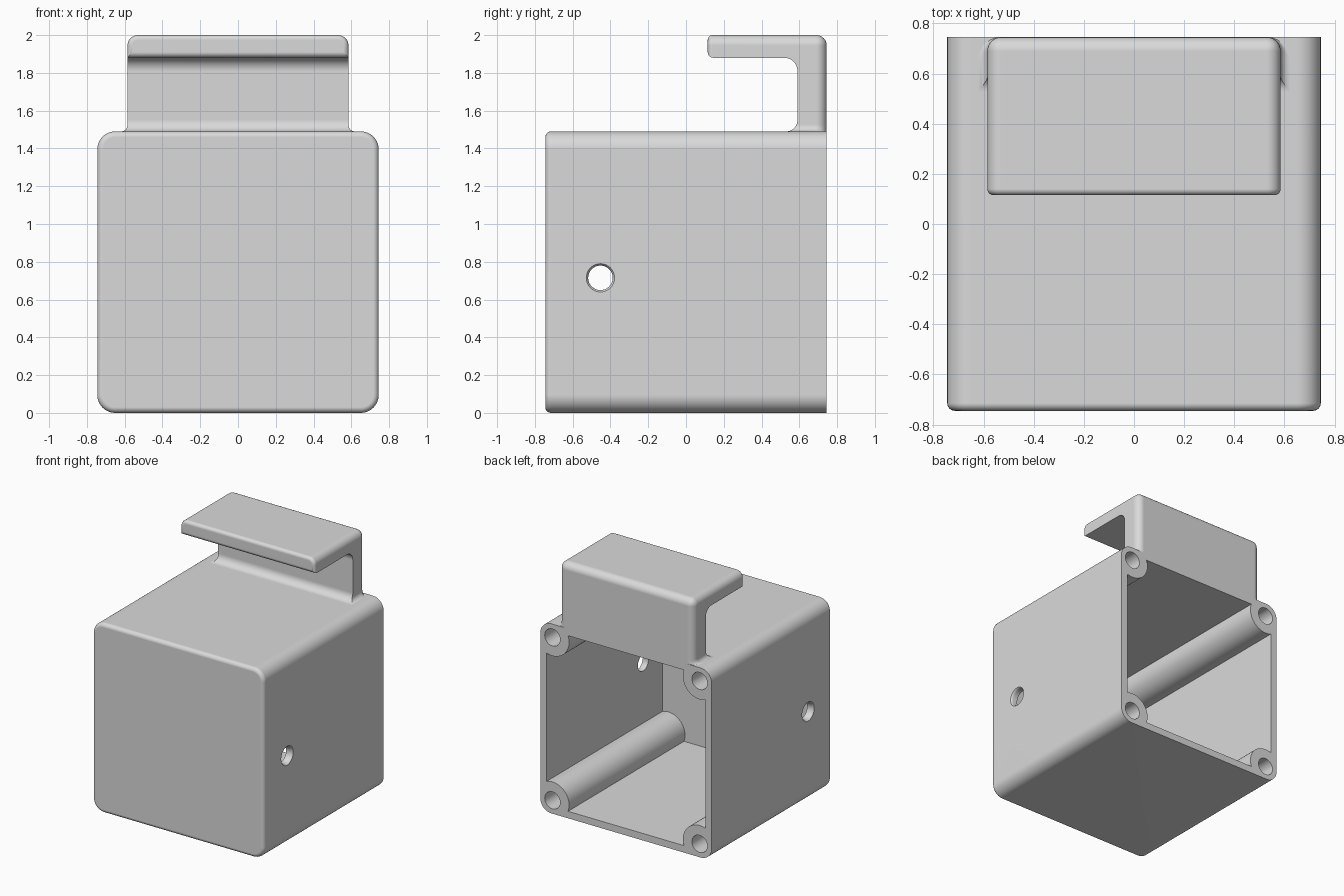
import bpy, bmesh
from math import sin, cos, pi, sqrt, asin, radians

if "Cube" in bpy.data.objects:
    bpy.data.objects.remove(bpy.data.objects["Cube"], do_unlink=True)

grey = bpy.data.materials.new("light grey")
grey.use_nodes = True
colour = (0.7, 0.7, 0.7, 1)
grey.diffuse_color = colour
grey.node_tree.nodes["Principled BSDF"].inputs["Base Color"].default_value = colour

HALF = 0.745          # half the box size, also its centre height
WALL = 0.055
HOOK_W, HOOK_BACK, HOOK_FRONT, STEM = 0.585, HALF, 0.115, 0.59
ROUND = 0.055         # rounding of the hook's outer edges


def make(name, bm):
    bmesh.ops.recalc_face_normals(bm, faces=bm.faces[:])
    mesh = bpy.data.meshes.new(name)
    bm.to_mesh(mesh)
    bm.free()
    mesh.materials.append(grey)
    ob = bpy.data.objects.new(name, mesh)
    bpy.context.collection.objects.link(ob)
    return ob


def loft(name, sections):
    """Skin a row of matching closed outlines and cap both ends."""
    bm = bmesh.new()
    rings = [[bm.verts.new(p) for p in s] for s in sections]
    for a, b in zip(rings, rings[1:]):
        for i in range(len(a)):
            j = (i + 1) % len(a)
            bm.faces.new((a[i], a[j], b[j], b[i]))
    bm.faces.new(rings[0])
    bm.faces.new(rings[-1])
    return make(name, bm)


def arc(cx, cy, r, start, end, n=10):
    return [(cx + r * cos(start + (end - start) * i / n),
             cy + r * sin(start + (end - start) * i / n)) for i in range(n + 1)]


def rounded_square(half, r):
    pts = []
    for k, (sx, sy) in enumerate(((1, 1), (-1, 1), (-1, -1), (1, -1))):
        c = half - r
        pts += arc(sx * c, sy * c, r, k * pi / 2, (k + 1) * pi / 2)
    return pts


def along_y(pts, y, z=HALF):
    return [(a, y, b + z) for a, b in pts]


def cut(target, cutter):
    mod = target.modifiers.new("cut", 'BOOLEAN')
    mod.operation = 'DIFFERENCE'
    mod.solver = 'EXACT'
    mod.object = cutter
    bpy.context.view_layer.objects.active = target
    bpy.ops.object.modifier_apply(modifier=mod.name)
    bpy.data.objects.remove(cutter, do_unlink=True)


def smooth(ob):
    bpy.ops.object.select_all(action='DESELECT')
    ob.select_set(True)
    bpy.context.view_layer.objects.active = ob
    bpy.ops.object.shade_smooth_by_angle(angle=radians(30))
    mod = ob.modifiers.new("clean shading", 'WEIGHTED_NORMAL')
    mod.keep_sharp = True


# Box shell, softened around the closed front
edge, corner = 0.03, 0.095
shell = [along_y(rounded_square(HALF, corner), HALF)]
for i in range(7):
    t = i / 6 * pi / 2
    inset = edge * (1 - cos(t))
    shell.append(along_y(rounded_square(HALF - inset, corner - inset),
                         -HALF + edge - edge * sin(t)))
box = loft("box", shell)

# Cavity whose scooped corners leave a round screw post in each corner
post, post_r, inner = HALF - 0.105, 0.145, HALF - WALL
a = asin((inner - post) / post_r)
outline = []
for k, (sx, sy) in enumerate(((1, 1), (-1, 1), (-1, -1), (1, -1))):
    turn = k * pi / 2
    outline += arc(sx * post, sy * post, post_r,
                   turn + 1.5 * pi + a, turn + pi - a, 16)
cut(box, loft("cavity_cutter", [along_y(outline, -HALF + 0.05), along_y(outline, 1)]))

# Screw bores
for sx in (-1, 1):
    for sz in (-1, 1):
        ring = arc(sx * post, sz * post, 0.067, 0, 2 * pi, 32)[:-1]
        cut(box, loft("bore_cutter", [along_y(ring, 0), along_y(ring, 1)]))

# Side hole through both walls, with eased rims
rims = ((0.8, 0.075), (HALF, 0.075), (HALF - 0.006, 0.069), (HALF - 0.018, 0.065))
stations = [(-x, r) for x, r in rims] + [(x, r) for x, r in reversed(rims)]
cut(box, loft("side_hole_cutter",
              [[(x, y, z) for y, z in arc(-0.453, 0.715, r, 0, 2 * pi, 32)[:-1]]
               for x, r in stations]))
smooth(box)

# Hook block with rounded top, back and front edges
bm = bmesh.new()
bmesh.ops.create_cube(bm, size=1)
low = 2 * HALF - 0.01
for v in bm.verts:
    v.co = (HOOK_W * (1 if v.co.x > 0 else -1),
            HOOK_BACK if v.co.y > 0 else HOOK_FRONT,
            2 if v.co.z > 0 else low)


def on(e, axis, value):
    return all(abs(v.co[axis] - value) < 1e-4 for v in e.verts)


def bevel(edges, size, n):
    bmesh.ops.bevel(bm, geom=edges, offset=size, segments=n, profile=0.5, affect='EDGES')


bevel([e for e in bm.edges
       if (on(e, 2, 2) and not on(e, 1, HOOK_FRONT))
       or (on(e, 1, HOOK_BACK) and (on(e, 0, HOOK_W) or on(e, 0, -HOOK_W)))], ROUND, 8)
bevel([e for e in bm.edges if on(e, 1, HOOK_FRONT) and not on(e, 2, low)], 0.025, 5)
hook = make("hook", bm)

# Gap below the hook arm
arm, fillet, lip = 1.88, 0.07, 0.03
gap = [(0, 1.3), (STEM, 1.3)]
gap += arc(STEM - fillet, arm - fillet, fillet, 0, pi / 2)
gap += arc(HOOK_FRONT + lip, arm + lip, lip, 1.5 * pi, pi, 6)
gap += [(0, arm + lip)]
cut(hook, loft("gap_cutter", [[(x, y, z) for y, z in gap] for x in (-1, 1)]))
smooth(hook)


# Flared foot blending the hook into the box
def flare(h, r):
    return r - sqrt(r * r - (r - h) ** 2) if h < r else 0


foot = []
for i in range(13):
    h = 0.06 * (1 - cos(i / 12 * pi / 2))
    side, front = flare(h, 0.035), flare(h, 0.06)
    w, r = HOOK_W + side, ROUND + side
    pts = [(-w, STEM - front), (w, STEM - front)]
    pts += arc(w - r, HOOK_BACK - r, r, 0, pi / 2)
    pts += arc(r - w, HOOK_BACK - r, r, pi / 2, pi)
    foot.append([(x, y, 2 * HALF + h) for x, y in pts])
smooth(loft("hook_foot", foot))
